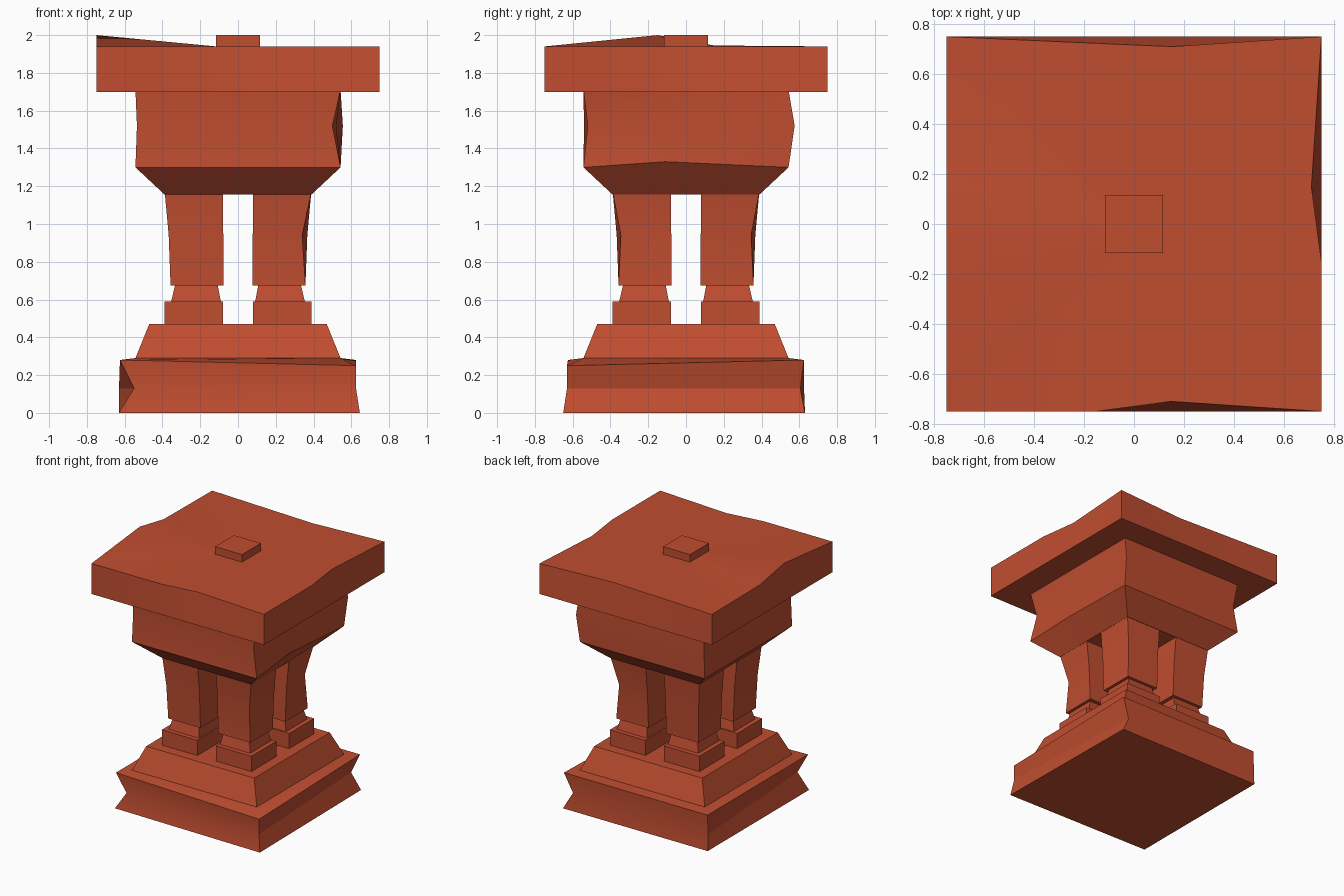
import bpy, bmesh
from math import radians

if "Cube" in bpy.data.objects:
    bpy.data.objects.remove(bpy.data.objects["Cube"])

clay = bpy.data.materials.new("red_clay")
clay.diffuse_color = (0.53, 0.075, 0.03, 1)
clay.use_nodes = True
clay.node_tree.nodes["Principled BSDF"].inputs["Base Color"].default_value = clay.diffuse_color


def loft(name, rings):
    """Skin a stack of matching point rings (bottom to top) and cap both ends."""
    bm = bmesh.new()
    vs = [[bm.verts.new(p) for p in r] for r in rings]
    n = len(rings[0])
    for a, b in zip(vs, vs[1:]):
        for i in range(n):
            j = (i + 1) % n
            bm.faces.new((a[i], a[j], b[j], b[i]))
    bm.faces.new(vs[0])
    bm.faces.new(vs[-1])
    bmesh.ops.recalc_face_normals(bm, faces=bm.faces)
    me = bpy.data.meshes.new(name)
    bm.to_mesh(me)
    bm.free()
    me.materials.append(clay)
    ob = bpy.data.objects.new(name, me)
    bpy.context.collection.objects.link(ob)
    bpy.ops.object.select_all(action='DESELECT')
    ob.select_set(True)
    bpy.context.view_layer.objects.active = ob
    bpy.ops.object.shade_smooth_by_angle(angle=radians(30))
    return ob


def square(r, z):
    return [(-r, -r, z), (r, -r, z), (r, r, z), (-r, r, z)]


def rect(a, b, z):
    return [(a, a, z), (b, a, z), (b, b, z), (a, b, z)]


# Plinth with chipped corners, then the sloping step on top
foot = square(0.63, 0)
foot[1] = (0.645, -0.65, 0)
waist = [(-0.55, -0.6, 0.13), (0.625, -0.63, 0.13),
         (0.56, 0.605, 0.13), (-0.63, 0.625, 0.13)]
rim = square(0.625, 0.28)
rim[1] = (0.625, -0.63, 0.25)
loft("plinth", [foot, waist, rim, square(0.545, 0.29)])
loft("sloping_step", [square(0.545, 0.285), square(0.47, 0.47)])

# Four legs, each on a pad and a tapered neck
for sx, sy, side in ((-1, -1, "front_left"), (1, -1, "front_right"),
                     (1, 1, "back_right"), (-1, 1, "back_left")):
    def place(ring):
        return [(x * sx, y * sy, z) for x, y, z in ring]
    loft(side + "_pad", [place(rect(0.08, 0.39, z)) for z in (0.46, 0.59)])
    loft(side + "_neck", [place(rect(0.09, 0.355, 0.585)), place(rect(0.11, 0.33, 0.69))])
    middle = rect(0.078, 0.367, 0.94)
    if sx > 0:
        middle[2] = (0.34, 0.345, 0.94)
    loft(side + "_leg", [place(rect(0.077, 0.357, 0.675)), place(middle),
                         place(rect(0.08, 0.388, 1.17))])


# Flared body; the extra point sits on the right face's lower edge
def body_ring(r, z):
    c = square(r, z)
    return c[:2] + [(r, -0.11, z)] + c[2:]


edge = body_ring(0.543, 1.30)
edge[2] = (0.525, -0.11, 1.33)
belly = [(-0.535, -0.54, 1.52), (0.50, -0.52, 1.52), (0.52, -0.11, 1.52),
         (0.555, 0.575, 1.52), (-0.52, 0.52, 1.52)]
loft("flared_body", [body_ring(0.388, 1.155), edge, belly, body_ring(0.543, 1.71)])


# Top slab: three points per side, some edges chipped, left edge raised
def slab_ring(r, z):
    k = r / 5
    return [(-r, -r, z), (-k, -r, z), (k, -r, z),
            (r, -r, z), (r, -k, z), (r, k, z),
            (r, r, z), (k, r, z), (-k, r, z),
            (-r, r, z), (-r, k, z), (-r, -k, z)]


top = slab_ring(0.75, 1.94)
top[2] = (0.15, -0.71, 1.94)
top[5] = (0.71, 0.15, 1.94)
top[7] = (0.15, 0.71, 1.94)
top[8] = (-0.15, 0.723, 1.94)
top[10] = (-0.75, 0.15, 1.945)
top[11] = (-0.75, -0.15, 2.0)
loft("top_slab", [slab_ring(0.75, 1.70), top, slab_ring(0.115, 1.94)])
loft("top_knob", [square(0.117, 1.93), square(0.117, 2.0)])
